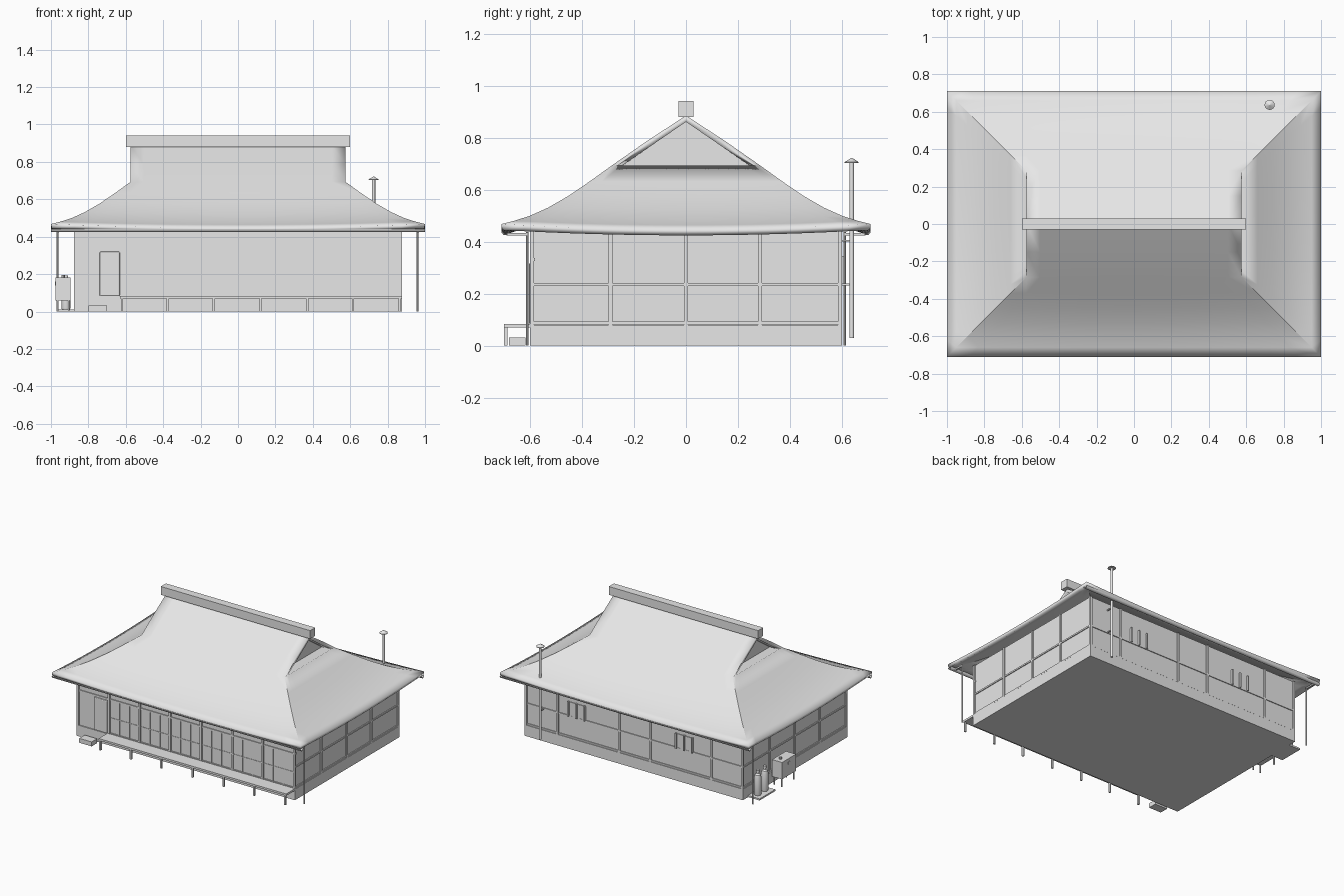
import bpy, bmesh, math
from mathutils import Vector

if "Cube" in bpy.data.objects:
    bpy.data.objects.remove(bpy.data.objects["Cube"])

mat = bpy.data.materials.new("light grey")
mat.diffuse_color = (0.8, 0.8, 0.8, 1)
mat.use_nodes = True
mat.node_tree.nodes["Principled BSDF"].inputs["Base Color"].default_value = mat.diffuse_color


def finish(name, bm, smooth=False):
    me = bpy.data.meshes.new(name)
    bm.to_mesh(me)
    bm.free()
    ob = bpy.data.objects.new(name, me)
    bpy.context.collection.objects.link(ob)
    me.materials.append(mat)
    if smooth:
        bpy.ops.object.select_all(action='DESELECT')
        ob.select_set(True)
        bpy.context.view_layer.objects.active = ob
        bpy.ops.object.shade_smooth_by_angle(angle=math.radians(30))
    return ob


def boxes(name, items):
    """Each item is x0, x1, y0, y1, z0, z1."""
    bm = bmesh.new()
    for x0, x1, y0, y1, z0, z1 in items:
        vs = bmesh.ops.create_cube(bm, size=1)["verts"]
        for v in vs:
            v.co = Vector(((x0 + x1) / 2 + v.co.x * (x1 - x0),
                           (y0 + y1) / 2 + v.co.y * (y1 - y0),
                           (z0 + z1) / 2 + v.co.z * (z1 - z0)))
    return finish(name, bm)


def turned(name, spots, profile, sides=16):
    """Round solid about a vertical axis; profile is a list of (radius, z)."""
    bm = bmesh.new()
    for cx, cy in spots:
        rings = [[bm.verts.new((cx + r * math.cos(2 * math.pi * i / sides),
                                cy + r * math.sin(2 * math.pi * i / sides), z))
                  for i in range(sides)] for r, z in profile]
        for a, b in zip(rings, rings[1:]):
            for i in range(sides):
                j = (i + 1) % sides
                bm.faces.new((a[i], a[j], b[j], b[i]))
        bm.faces.new(rings[0][::-1])
        bm.faces.new(rings[-1])
    return finish(name, bm, True)


# --- roof: curved hip-and-gable shell ---
PROFILE = [(0, .885), (.15, .787), (.285, .693), (.37, .631), (.45, .574),
           (.53, .524), (.6, .488), (.66, .464), (.71, .447)]
GX, GY, N = .575, .285, 16


def lift(d, s):
    return .021 * max(0, (d - GY) / .425) ** 2 * s * s


bm = bmesh.new()


def sheet(rows, place):
    grid = []
    for d, z in rows:
        grid.append([bm.verts.new(place(d, z + lift(d, 2 * i / N - 1), 2 * i / N - 1))
                     for i in range(N + 1)])
    for a, b in zip(grid, grid[1:]):
        for i in range(N):
            f = bm.faces.new((a[i], b[i], b[i + 1], a[i + 1]))
            f.normal_update()
            if f.normal.z < 0:
                f.normal_flip()


for sg in (-1, 1):
    sheet(PROFILE, lambda d, z, s: (s * (GX + max(0, d - GY)), sg * d, z))
    sheet(PROFILE[2:], lambda d, z, s: (sg * (GX + d - GY), s * d, z))
bmesh.ops.remove_doubles(bm, verts=bm.verts, dist=1e-4)
roof = finish("roof", bm, True)
sol = roof.modifiers.new("thickness", 'SOLIDIFY')
sol.thickness, sol.offset = .024, -1

boxes("ridge_cap", [(-.6, .6, -.029, .029, .88, .94)])

# recessed gable wall and the ledges in front of it
bm = bmesh.new()
tri = [[bm.verts.new((x, y, z)) for y, z in ((-.265, .68), (.265, .68), (0, .862))]
       for x in (-.5, .5)]
bm.faces.new(tri[0][::-1])
bm.faces.new(tri[1])
for i in range(3):
    j = (i + 1) % 3
    bm.faces.new((tri[0][i], tri[0][j], tri[1][j], tri[1][i]))
bmesh.ops.recalc_face_normals(bm, faces=bm.faces)
finish("gable_walls", bm)
boxes("gable_ledges", [(s * .535 - .042, s * .535 + .042, -.262, .262, .672, .69) for s in (-1, 1)])

# --- house body ---
W, D, BASE, TOP = .877, .6, .08, .455
boxes("foundation", [(-W, W, -D, D, 0, BASE)])
boxes("walls", [(-W + .008, W - .008, -D + .008, D - .008, BASE, TOP)])

# timber posts
bays_x = [-.62, -.375, -.13, .12, .37, .615]
bays_y = [-.29, 0, .285]
P = .008
posts = [(sx * (W - P) - P, sx * (W - P) + P, sy * (D - P) - P, sy * (D - P) + P, BASE, TOP)
         for sx in (-1, 1) for sy in (-1, 1)]
posts += [(x - P, x + P, -D, -D + .02, BASE, TOP) for x in bays_x]
posts += [(x - P, x + P, D - .02, D, BASE, TOP) for x in (-.62, -.13, .12, .615)]
posts += [(s * (W - .01) - .01, s * (W - .01) + .01, y - P, y + P, BASE, TOP)
          for s in (-1, 1) for y in bays_y]
boxes("timber_posts", posts)

# horizontal rails
rails = [(-W, W, -D + .002, -D + .02, .325, .337)]
rails += [(-W, W, D - .02, D - .002, z, z + .011) for z in (.082, .23)]
rails += [(s * (W - .011) - .009, s * (W - .011) + .009, -D + .01, D - .01, z, z + .011)
          for s in (-1, 1) for z in (.082, .23)]
boxes("wall_rails", rails)

# front sliding screens: stiles and a thin middle rail
stiles = [(x + k * .0817 - .003, x + k * .0817 + .003, -D + .004, -D + .012, BASE, .325)
          for x in bays_x for k in (1, 2)]
stiles += [(-.61, .86, -D + .005, -D + .012, .195, .201), (-.61, .86, -D + .003, -D + .012, .083, .09)]
boxes("sliding_screens", stiles)

# entrance door with slightly rounded corners
door = boxes("entrance_door", [(-.74, -.632, -D - .003, -D + .01, .082, .32)])
bev = door.modifiers.new("corners", 'BEVEL')
bev.width, bev.segments = .006, 2
boxes("door_step", [(-.80, -.70, -.68, -.617, 0, .032)])

# barred windows in the back wall
win, bars = [], []
for cx in (.46, -.405):
    win.append((cx - .07, cx + .07, D - .01, D - .003, .24, .34))
    bars += [(cx + o - .005, cx + o + .005, D - .006, D + .008, .235, .345) for o in (-.065, 0, .065)]
boxes("back_windows", win)
boxes("window_bars", bars)

# --- veranda ---
boxes("veranda_deck", [(-.63, W, -.7, -D, .07, .084)])
boxes("veranda_legs", [(x - .006, x + .006, -.699, -.687, 0, .072) for x in bays_x + [.865]])

# --- gutters (half pipes) and downpipes ---
bm = bmesh.new()
for sy in (-1, 1):
    prev = None
    arc = [(r * math.cos(a), r * math.sin(a)) for r, rng in ((.016, range(9)), (.012, range(8, -1, -1)))
           for a in [math.pi + math.pi * i / 8 for i in rng]]
    ends = [[bm.verts.new((x, sy * .694 + y, .441 + z)) for y, z in arc] for x in (-1, 1)]
    bm.faces.new(ends[0])
    bm.faces.new(ends[1])
    for i in range(len(arc)):
        j = (i + 1) % len(arc)
        bm.faces.new((ends[0][i], ends[0][j], ends[1][j], ends[1][i]))
bmesh.ops.recalc_face_normals(bm, faces=bm.faces)
finish("gutters", bm, True)
turned("downpipes", [(.96, -.61), (-.965, .61)], [(.005, 0), (.005, .437)], 8)
boxes("downpipe_elbows", [(s * .9625 - .005, s * .9625 + .005, min(-s * .61, -s * .69),
                           max(-s * .61, -s * .69), .423, .433) for s in (-1, 1)])

# --- flue with cap and wall brackets ---
turned("flue_pipe", [(.725, .637)], [(.009, .03), (.009, .705)])
turned("flue_cap", [(.725, .637)], [(.027, .702), (.027, .706), (.002, .722)])
boxes("flue_brackets", [(.721, .729, D - .01, .632, z, z + .007) for z in (.4, .232)])

# --- fuel tank on legs ---
boxes("fuel_tank", [(-.975, -.895, .13, .29, .06, .182)])
boxes("tank_legs", [(x - .004, x + .004, y - .004, y + .004, 0, .062)
                    for x in (-.965, -.905) for y in (.14, .28)])
turned("tank_filler", [(-.935, .25)], [(.009, .18), (.009, .196)], 12)
boxes("tank_gauge", [(-.979, -.974, .2, .22, .14, .16)])

# --- gas cylinders on a slab ---
boxes("cylinder_slab", [(-.97, -W, .36, .54, 0, .012)])
turned("gas_cylinders", [(-.92, .41), (-.92, .49)],
       [(.022, .012), (.024, .02), (.024, .14), (.019, .158), (.008, .166),
        (.008, .175), (.012, .176), (.012, .192)])
